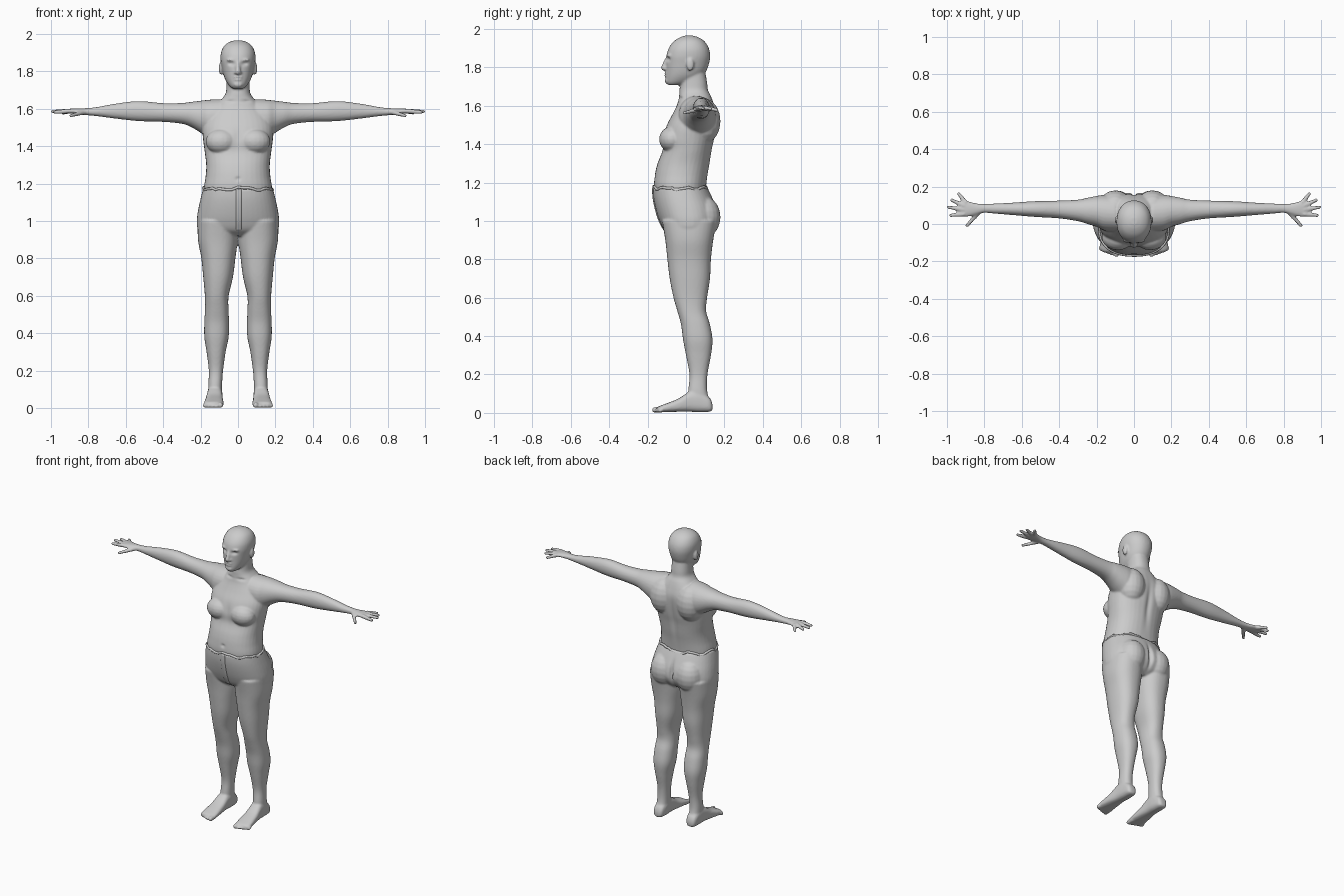
import bpy, bmesh, math, random
from mathutils import Vector, Matrix
random.seed(4)
BOTH, MID = (1, -1), (1,)


def oval(a0, a1, b0, b1, ang, e=2.3):
    c, s = math.cos(ang), math.sin(ang)
    f = lambda v: math.copysign(abs(v) ** (2 / e), v)
    return (a0 + a1) / 2 + f(c) * (a1 - a0) / 2, (b0 + b1) / 2 + f(s) * (b1 - b0) / 2


def spline(secs, steps=5):
    """Catmull-Rom interpolation between cross-sections."""
    out, n = [], len(secs)
    for i in range(n - 1):
        p = [Vector(secs[min(max(i + k, 0), n - 1)]) for k in (-1, 0, 1, 2)]
        for j in range(steps):
            t = j / steps
            out.append(0.5 * (2 * p[1] + (p[2] - p[0]) * t + (2 * p[0] - 5 * p[1] + 4 * p[2] - p[3]) * t * t
                              + (3 * p[1] - p[0] - 3 * p[2] + p[3]) * t ** 3))
    return out + [Vector(secs[-1])]


def loft(bm, axis, secs, sides=MID, n=36, e=2.3):
    """Skin through sections (position, a_min, a_max, b_min, b_max) along an axis."""
    for s in sides:
        rings = []
        for t, *ext in spline(secs):
            ring = []
            for k in range(n):
                a, b = oval(*ext, 2 * math.pi * k / n, e)
                x, y, z = {'x': (t, a, b), 'y': (a, t, b), 'z': (a, b, t)}[axis]
                ring.append(bm.verts.new((s * x, y, z)))
            rings.append(ring)
        for r0, r1 in zip(rings, rings[1:]):
            for k in range(n):
                bm.faces.new((r0[k], r0[(k + 1) % n], r1[(k + 1) % n], r1[k]))
        bm.faces.new(rings[0])
        bm.faces.new(rings[-1])


def ball(bm, c, r, sides=BOTH, seg=20):
    for s in sides:
        m = Matrix.Translation((s * c[0], c[1], c[2])) @ Matrix.Diagonal((*r, 1))
        bmesh.ops.create_uvsphere(bm, u_segments=seg, v_segments=seg // 2, radius=1, matrix=m)


def digit(bm, p, q, r0, r1, sides=BOTH):
    for i in range(11):
        r = r0 + (r1 - r0) * i / 10
        ball(bm, Vector(p).lerp(Vector(q), i / 10), (r, r, r), sides, 12)


def finish(bm, name, voxel=0, dents=()):
    """Fuse the volumes into one skin, soften it and press in soft dents."""
    bmesh.ops.recalc_face_normals(bm, faces=bm.faces)
    me = bpy.data.meshes.new(name)
    bm.to_mesh(me)
    bm.free()
    ob = bpy.data.objects.new(name, me)
    bpy.context.collection.objects.link(ob)
    if voxel:
        rm = ob.modifiers.new("fuse", 'REMESH')
        rm.mode, rm.voxel_size = 'VOXEL', voxel
        sm = ob.modifiers.new("soften", 'SMOOTH')
        sm.factor, sm.iterations = 0.5, 4
        dg = bpy.context.evaluated_depsgraph_get()
        new = bpy.data.meshes.new_from_object(ob.evaluated_get(dg))
        ob.modifiers.clear()
        ob.data = new
        for (x, y, z), (rx, ry, rz), push in dents:
            for s in (BOTH if x else MID):
                for v in new.vertices:
                    d = ((v.co.x - s * x) / rx) ** 2 + ((v.co.y - y) / ry) ** 2 + ((v.co.z - z) / rz) ** 2
                    if d < 6:
                        v.co.y += push * math.exp(-d)
    for p in ob.data.polygons:
        p.use_smooth = True
    return ob


def sym(rows):
    return [(z, -w, w, f, b) for z, w, f, b in rows]


# Upper body: torso and neck
bm = bmesh.new()
loft(bm, 'z', sym([(1.10, .17, -.14, .10), (1.17, .182, -.166, .104), (1.24, .173, -.162, .113),
                   (1.30, .17, -.148, .124), (1.37, .178, -.122, .135), (1.43, .186, -.122, .148),
                   (1.50, .19, -.10, .157), (1.56, .17, -.068, .158), (1.61, .13, -.045, .145),
                   (1.65, .09, -.036, .13), (1.68, .067, -.034, .115), (1.72, .062, -.03, .11),
                   (1.78, .06, -.03, .10)]))
ball(bm, (.088, -.072, 1.425), (.085, .068, .068))      # chest
ball(bm, (.10, .09, 1.52), (.09, .09, .12))             # shoulder blades
# Arms and palms
loft(bm, 'x', [(.10, -.04, .15, 1.45, 1.652), (.16, -.035, .155, 1.45, 1.648), (.20, -.015, .15, 1.472, 1.643),
               (.25, 0, .14, 1.502, 1.637), (.30, .015, .13, 1.52, 1.631), (.40, .03, .125, 1.53, 1.63),
               (.53, .038, .122, 1.534, 1.641), (.65, .048, .114, 1.547, 1.628), (.75, .056, .109, 1.56, 1.61),
               (.80, .06, .107, 1.565, 1.604), (.84, .05, .11, 1.569, 1.603), (.88, .04, .12, 1.573, 1.602),
               (.91, .038, .124, 1.575, 1.599), (.92, .046, .116, 1.578, 1.595)], BOTH, 28, 2.1)
# Fingers and thumb
for p, q in [((.90, .115, 1.587), (.937, .161, 1.577)), ((.91, .098, 1.588), (.975, .128, 1.584)),
             ((.91, .076, 1.588), (.992, .09, 1.586)), ((.91, .052, 1.588), (.98, .046, 1.582)),
             ((.83, .062, 1.58), (.893, -.008, 1.563))]:
    digit(bm, p, q, .0135, .0098)
# Head
loft(bm, 'z', sym([(1.708, .028, -.095, -.02), (1.722, .046, -.104, .03), (1.75, .065, -.105, .08),
                   (1.78, .077, -.104, .105), (1.82, .086, -.104, .12), (1.86, .093, -.102, .126),
                   (1.90, .091, -.09, .119), (1.935, .075, -.064, .097), (1.956, .048, -.032, .066),
                   (1.966, .016, -.002, .034)]), e=2.15)
digit(bm, (0, -.102, 1.845), (0, -.116, 1.797), .008, .015, MID)    # nose
ball(bm, (.012, -.105, 1.793), (.011, .013, .009))
ball(bm, (0, -.1, 1.768), (.026, .013, .007), MID)                  # lips
ball(bm, (0, -.1, 1.757), (.022, .013, .007), MID)
ball(bm, (0, -.094, 1.73), (.026, .017, .017), MID)                 # chin
ball(bm, (.035, -.083, 1.862), (.028, .018, .008))                  # brows
ball(bm, (.092, .022, 1.815), (.011, .02, .034))                    # ears
finish(bm, "upper_body", .0062, [
    ((.034, -.09, 1.842), (.018, .03, .010), .012), ((0, -.11, 1.763), (.022, .03, .003), .005),
    ((0, .16, 1.40), (.018, .08, .13), -.01), ((0, -.12, 1.44), (.02, .05, .05), .006),
    ((0, -.15, 1.225), (.012, .04, .010), .008), ((.05, -.045, 1.64), (.03, .03, .008), .008)])

# Trousers: hips, seat and legs
bm = bmesh.new()
hips = sym([(1.172, .187, -.172, .112), (1.12, .20, -.169, .138), (1.06, .213, -.157, .162),
            (1.00, .22, -.138, .166), (.95, .21, -.112, .14), (.92, .15, -.07, .10)])
loft(bm, 'z', hips, n=44)
ball(bm, (.095, .09, 1.02), (.09, .09, .11))
loft(bm, 'z', [(1.0, .005, .215, -.125, .16), (.90, .002, .214, -.108, .142), (.80, .014, .196, -.097, .13),
               (.70, .027, .186, -.085, .125), (.60, .05, .177, -.065, .11), (.53, .051, .176, -.045, .105),
               (.46, .048, .18, -.026, .125), (.38, .05, .18, -.015, .138), (.30, .066, .168, 0, .13),
               (.20, .08, .156, .018, .112), (.12, .085, .159, .012, .11), (.05, .085, .16, .01, .125)], BOTH)
# Feet
loft(bm, 'y', [(.138, .105, .142, .014, .045), (.122, .09, .157, .006, .08), (.07, .083, .163, .004, .115),
               (.02, .083, .166, .006, .112), (-.04, .08, .174, .006, .074), (-.10, .077, .181, .004, .05),
               (-.135, .078, .18, .003, .037), (-.15, .085, .165, .006, .03)], BOTH, 28, 2.8)
# Toes
for i in range(5):
    r = .0165 if i == 0 else .0115
    x = .094 if i == 0 else .099 + .0195 * i
    digit(bm, (x, -.125, .018), (x, -.166 + .0075 * i + (0 if i else .003), r - .001), r, r * .92)
finish(bm, "trousers_and_feet", .0066, [((0, .16, 1.03), (.012, .06, .07), -.02)])

# Rumpled waistband around the top of the trousers
cu = bpy.data.curves.new("waistband", 'CURVE')
cu.dimensions, cu.bevel_depth, cu.bevel_resolution = '3D', .0075, 2
sp = cu.splines.new('POLY')
N = 48
sp.points.add(N - 1)
for k in range(N):
    x, y = oval(-.184, .184, -.168, .110, 2 * math.pi * k / N)
    sp.points[k].co = (x, y, 1.17 + random.uniform(-.007, .007) + .006 * math.sin(k * .9), 1)
sp.use_cyclic_u = True
bpy.context.collection.objects.link(bpy.data.objects.new("waistband", cu))

# Front fly strip following the belly curve
bm = bmesh.new()
loft(bm, 'z', [(z, -.012, .02, f - .005, f + .03) for z, w, w2, f, b in hips[:5]], n=16, e=5)
finish(bm, "fly_strip")
